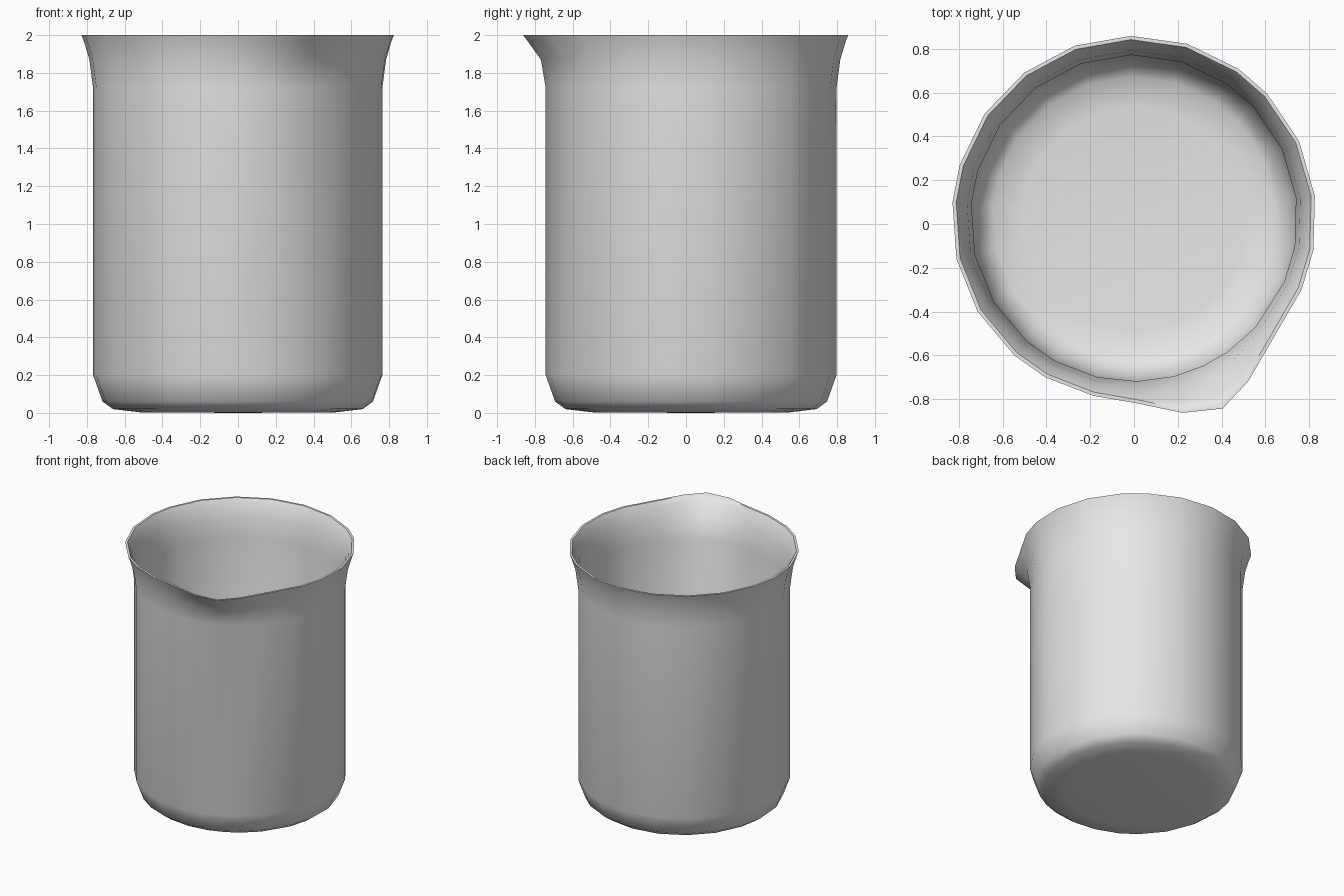
import bpy, bmesh, math

if "Cube" in bpy.data.objects:
    bpy.data.objects.remove(bpy.data.objects["Cube"])

# One flat colour for the whole vessel
grey = bpy.data.materials.new("light grey")
grey.diffuse_color = (0.8, 0.8, 0.8, 1)
grey.use_nodes = True
grey.node_tree.nodes["Principled BSDF"].inputs["Base Color"].default_value = grey.diffuse_color

CY = 0.027          # the pouring lip shifts the body slightly back
LIP = 294           # direction of the pouring lip in degrees
ANGLES = [7, 25, 43, 55, 73, 91, 109, 127, 145, 163, 175, 193,
          211, 229, 241, 257, 271, 284, 295, 305, 318, 337, 350]

# Profile (radius, height, share of lip): outside upward, rim, inside downward
PROFILE = [(0.52, 0.003, 0), (0.665, 0.02, 0), (0.72, 0.06, 0), (0.77, 0.2, 0),
           (0.77, 1.72, 0), (0.79, 1.87, 0.35), (0.818, 1.965, 0.85), (0.832, 2.0, 1),
           (0.815, 2.0, 1), (0.795, 1.965, 0.85), (0.765, 1.87, 0.35), (0.745, 1.72, 0),
           (0.745, 0.2, 0), (0.70, 0.075, 0), (0.645, 0.035, 0), (0.51, 0.018, 0)]


def ring(bm, r, z, lip):
    verts = []
    for deg in ANGLES:
        rr = r + lip * 0.128 * math.exp(-((deg - LIP) / 15.5) ** 2)
        a = math.radians(deg)
        verts.append(bm.verts.new((rr * math.cos(a), CY + rr * math.sin(a), z)))
    return verts


# Beaker: lofted rings closed by a fan at the outer and inner floor
bm = bmesh.new()
rings = [ring(bm, *p) for p in PROFILE]
n = len(ANGLES)
for lo, hi in zip(rings, rings[1:]):
    for i in range(n):
        j = (i + 1) % n
        bm.faces.new((lo[i], lo[j], hi[j], hi[i]))
under = bm.verts.new((0, CY, 0))
floor = bm.verts.new((0, CY, 0.012))
for i in range(n):
    j = (i + 1) % n
    bm.faces.new((under, rings[0][j], rings[0][i]))
    bm.faces.new((floor, rings[-1][i], rings[-1][j]))
bmesh.ops.recalc_face_normals(bm, faces=bm.faces)

mesh = bpy.data.meshes.new("beaker")
bm.to_mesh(mesh)
bm.free()
mesh.materials.append(grey)
beaker = bpy.data.objects.new("beaker", mesh)
bpy.context.collection.objects.link(beaker)

# Smooth shading, keeping the rim edges crisp
bpy.context.view_layer.objects.active = beaker
beaker.select_set(True)
bpy.ops.object.shade_smooth_by_angle(angle=math.radians(50))
